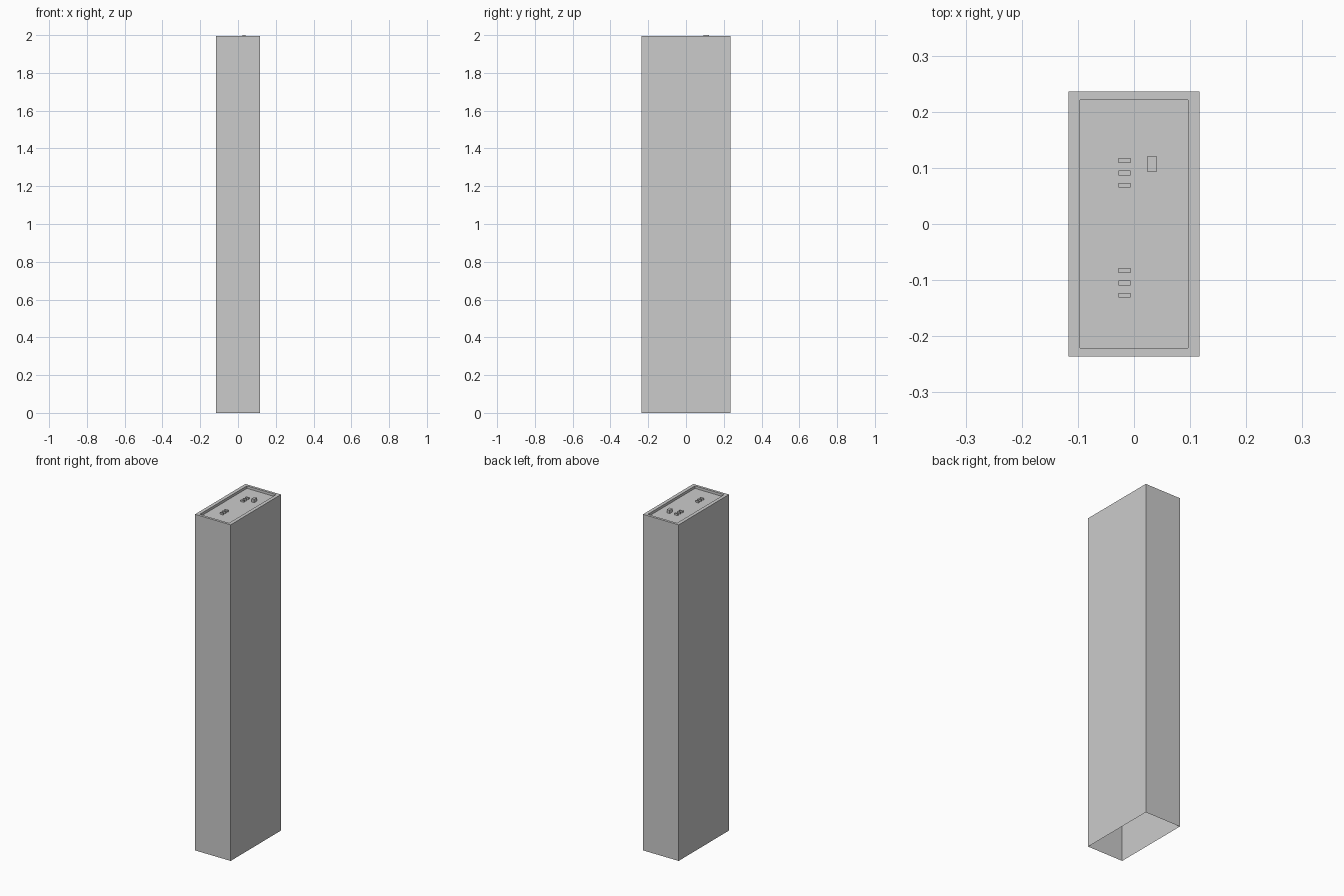
import bpy, bmesh

if "Cube" in bpy.data.objects:
    bpy.data.objects.remove(bpy.data.objects["Cube"])

RIM, FLOOR = 1.995, 1.98  # rim height and recessed panel height


def rect_loft(name, cx, cy, rings):
    """Stack rectangles (half_x, half_y, z), capped at the last, open at the first."""
    bm = bmesh.new()
    loops = [[bm.verts.new((cx + sx * hx, cy + sy * hy, z))
              for sx, sy in ((-1, -1), (1, -1), (1, 1), (-1, 1))]
             for hx, hy, z in rings]
    for a, b in zip(loops, loops[1:]):
        for i in range(4):
            j = (i + 1) % 4
            bm.faces.new((a[i], a[j], b[j], b[i]))
    bm.faces.new(loops[-1])
    mesh = bpy.data.meshes.new(name)
    bm.to_mesh(mesh)
    bm.free()
    obj = bpy.data.objects.new(name, mesh)
    bpy.context.collection.objects.link(obj)
    return obj


# Hollow tower, open underneath, with a rim around a recessed top panel
rect_loft("tower_shell", 0, 0, [
    (0.117, 0.236, 0), (0.117, 0.236, RIM),
    (0.096, 0.221, RIM), (0.096, 0.221, FLOOR)])

# Two groups of three small contacts on the panel
for group, centre_y in (("back", 0.091), ("front", -0.105)):
    for k in (-1, 0, 1):
        rect_loft(f"{group}_contact_{k + 2}", -0.017, centre_y + k * 0.022,
                  [(0.0105, 0.0042, FLOOR), (0.0105, 0.0042, FLOOR + 0.01)])

# Larger block that stands just above the rim
rect_loft("top_block", 0.032, 0.107, [(0.009, 0.0135, FLOOR), (0.009, 0.0135, 2.0)])
